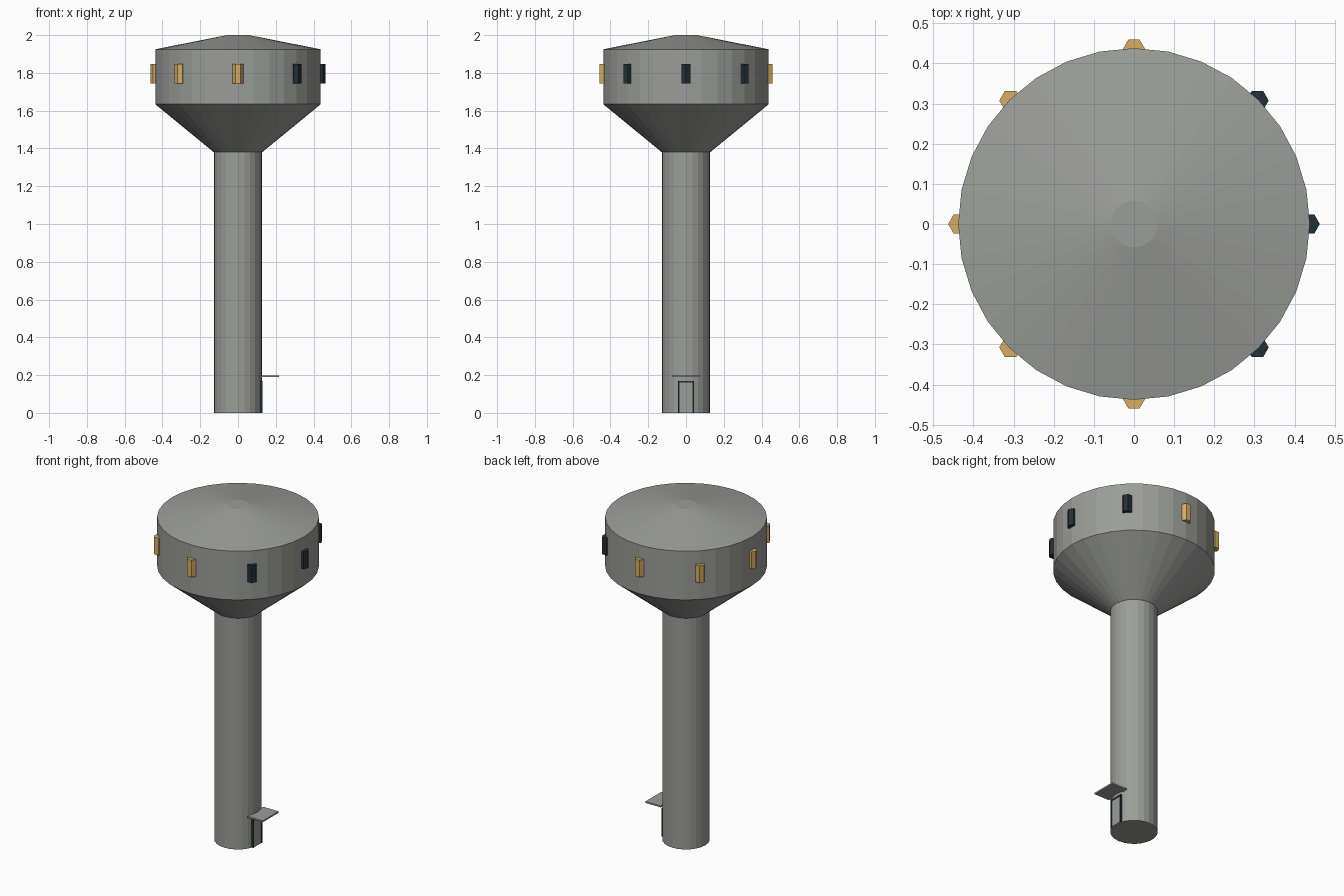
import bpy, bmesh, math

if "Cube" in bpy.data.objects:
    bpy.data.objects.remove(bpy.data.objects["Cube"])


def material(name, rgb):
    m = bpy.data.materials.new(name)
    m.diffuse_color = (*rgb, 1.0)
    m.use_nodes = True
    m.node_tree.nodes["Principled BSDF"].inputs["Base Color"].default_value = m.diffuse_color
    return m


CONCRETE = material("concrete grey", (0.33, 0.34, 0.32))
DARK = material("dark glass", (0.016, 0.028, 0.038))
LIT = material("warm lit window", (0.68, 0.42, 0.13))


def finish(name, bm, mat):
    bmesh.ops.recalc_face_normals(bm, faces=bm.faces)
    me = bpy.data.meshes.new(name)
    bm.to_mesh(me)
    bm.free()
    me.materials.append(mat)
    ob = bpy.data.objects.new(name, me)
    bpy.context.collection.objects.link(ob)
    return ob


def lathe(name, profile, sides, mat, centre=(0, 0)):
    """Closed faceted solid of revolution from (radius, z) pairs."""
    bm = bmesh.new()
    rings = []
    for r, z in profile:
        rings.append([bm.verts.new((centre[0] + r * math.cos(math.tau * i / sides),
                                    centre[1] + r * math.sin(math.tau * i / sides), z))
                      for i in range(sides)])
    for a, b in zip(rings, rings[1:]):
        for i in range(sides):
            j = (i + 1) % sides
            bm.faces.new((a[i], a[j], b[j], b[i]))
    bm.faces.new(rings[0])
    bm.faces.new(rings[-1])
    return finish(name, bm, mat)


def box(name, lo, hi, mat):
    bm = bmesh.new()
    bmesh.ops.create_cube(bm, size=1)
    for v in bm.verts:
        v.co = [(l + h) / 2 + c * (h - l) for c, l, h in zip(v.co, lo, hi)]
    return finish(name, bm, mat)


# Column and the tank head with its flared underside and shallow roof
lathe("column", [(0.128, 0), (0.128, 1.385)], 24, CONCRETE)
lathe("tank_head", [(0.128, 1.38), (0.438, 1.634), (0.438, 1.925), (0.058, 2.0)], 32, CONCRETE)

# Eight hexagonal bay windows, dark on the +x side and lit elsewhere
for k in range(8):
    a = k * math.pi / 4
    mat = DARK if math.cos(a) > 0.1 else LIT
    lathe(f"window_{k + 1}", [(0.028, 1.744), (0.028, 1.846)], 6, mat,
          (0.435 * math.cos(a), 0.435 * math.sin(a)))

# Doorway on the +x side: frame, door leaf and canopy
for side, s in (("left", -1), ("right", 1)):
    y0, y1 = sorted((s * 0.034, s * 0.042))
    box(f"door_jamb_{side}", (0.11, y0, 0), (0.131, y1, 0.17), DARK)
box("door_lintel", (0.11, -0.042, 0.161), (0.131, 0.042, 0.17), DARK)
box("door_leaf", (0.11, -0.034, 0), (0.1285, 0.034, 0.161), CONCRETE)
box("door_canopy", (0.115, -0.074, 0.189), (0.216, 0.074, 0.198), CONCRETE)
